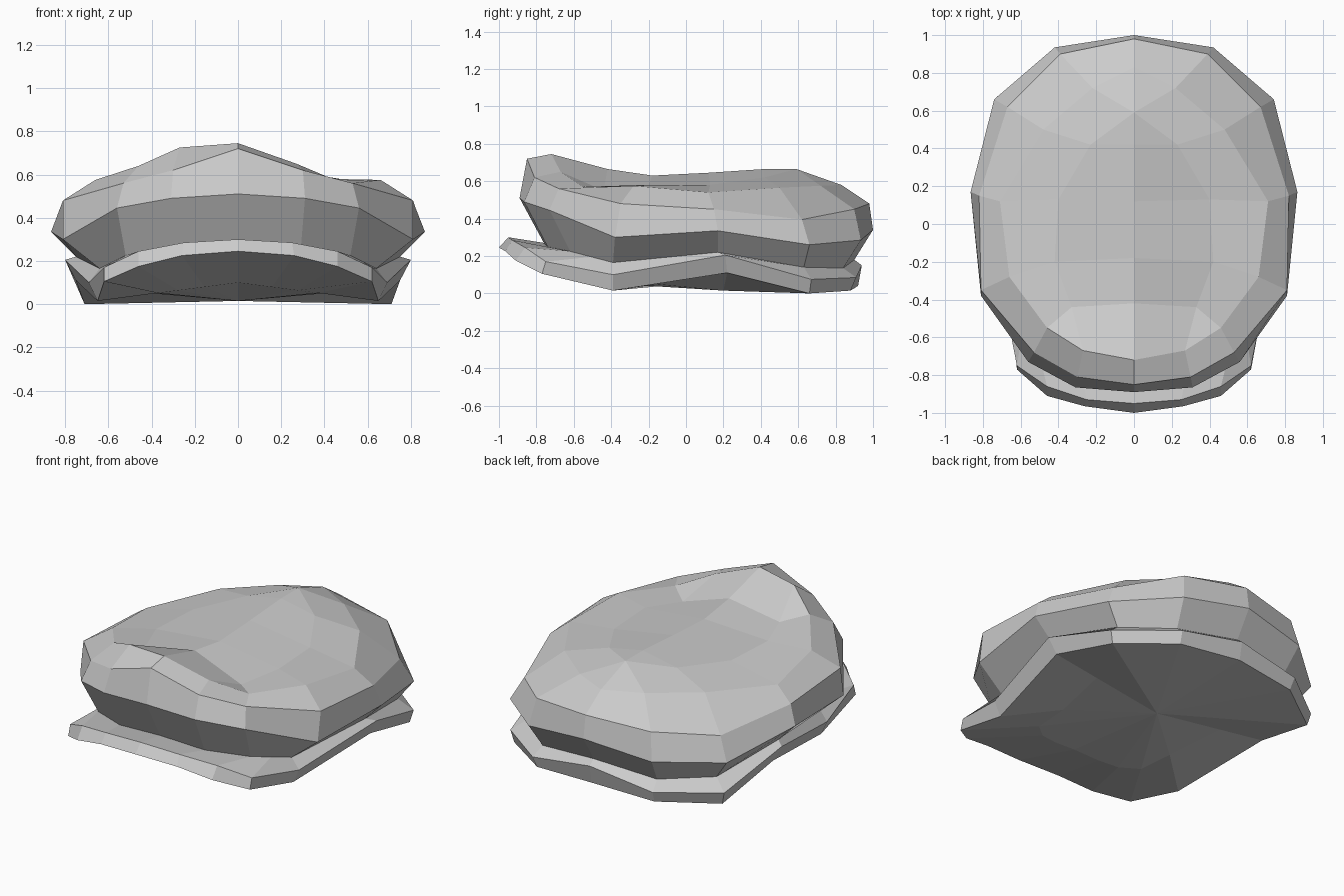
import bpy
import bmesh
from mathutils import Vector

# Remove the default object
default_cube = bpy.data.objects.get("Cube")
if default_cube:
    bpy.data.objects.remove(default_cube, do_unlink=True)

# One plain grey cloth colour for the whole cap
cloth = bpy.data.materials.new("grey_cloth")
cloth.use_nodes = True
grey = (0.6, 0.6, 0.6, 1.0)
cloth.diffuse_color = grey
cloth.node_tree.nodes["Principled BSDF"].inputs["Base Color"].default_value = grey


def full_ring(half, other_heights=None):
    """Mirror a half outline (in hundredths, front to back) into a closed ring.

    other_heights optionally replaces the heights on the -x side."""
    left = [Vector(point) / 100 for point in half]
    right = []
    for index, point in enumerate(left[1:-1]):
        height = other_heights[index] / 100 if other_heights else point.z
        right.append(Vector((-point.x, point.y, height)))
    return left + right[::-1]


def bridge(bm, lower, upper):
    """Join two rings that have the same number of points."""
    count = len(lower)
    for i in range(count):
        j = (i + 1) % count
        bm.faces.new((lower[i], lower[j], upper[j], upper[i]))


def build_part(name, rings):
    """Loft a stack of rings; points that coincide are welded."""
    bm = bmesh.new()
    loops = [[bm.verts.new(point) for point in ring] for ring in rings]
    for lower, upper in zip(loops, loops[1:]):
        bridge(bm, lower, upper)
    bmesh.ops.remove_doubles(bm, verts=bm.verts, dist=0.0001)
    mesh = bpy.data.meshes.new(name)
    bm.to_mesh(mesh)
    bm.free()
    mesh.materials.append(cloth)
    part = bpy.data.objects.new(name, mesh)
    bpy.context.scene.collection.objects.link(part)
    return part


# Seam where the crown meets the band
seam_half = [
    (0, -76, 27), (29, -74, 25), (52, -62, 22.5), (58, -50.5, 19.5),
    (64, -39, 16.5), (75, 17, 22), (65, 63, 14), (39, 84, 13.5), (0, 90, 18),
]

# Band with the visor at its front, and a shallow hollow underneath
band_bottom = [
    (0, -100, 24.5), (26, -96.5, 22.5), (46, -91, 17.5), (62, -77, 10.5),
    (65, -39, 1.5), (75, 22, 11), (71, 66, 0), (40, 88, 1.5), (0, 92, 4),
]
band_top = [
    (0, -95, 30), (25, -93, 28.5), (46, -86, 24.5), (62, -75, 17),
    (69, -39, 10), (80, 21, 20.5), (73, 67, 7.5), (41, 91, 8.5), (0, 94, 15),
]
base_centre = Vector((0, 0.2, 0.015))
outer = full_ring(band_bottom)
hollow = []
for point in outer:
    middle = point.lerp(base_centre, 0.4)
    if middle.y < 0:
        middle.z = 0.1 - 0.13 * abs(middle.x)
    hollow.append(middle)
build_part(
    "band_and_visor",
    [[base_centre] * len(outer), hollow, outer, full_ring(band_top), full_ring(seam_half)],
)

# Crown, from the seam out to the widest edge and in over the sagging top
widest = [
    (0, -89, 51), (31, -86.5, 49), (56, -73, 44.5), (81, -38, 30),
    (86.5, 17, 33.5), (74, 66, 26), (42, 93.5, 28.5), (0, 100, 34),
]
rim = [
    (0, -85, 72), (30, -81, 62), (53, -68, 56), (81, -35, 48),
    (82, 15, 45), (67, 62, 39.5), (39, 90, 45), (0, 98, 48),
]
shoulder = [
    (0, -72, 74.5), (27, -67, 65), (46, -55, 57), (66, -28, 57.5),
    (71, 12, 54), (48, 50, 56.5), (22, 72, 57.5), (0, 83, 58),
]
# Repeated points here merge into the triangles at the front and back
dip = [
    (0, -42, 66.5), (33, -44, 55), (33, -44, 55), (42, -20, 58),
    (40, 13, 58), (23, 42, 62), (0, 59, 66.5), (0, 59, 66.5),
]
# The top closes along a line of points from front to back
spine_path = [(-42, 66.5)] * 3 + [(-18, 63), (12, 64.5), (42, 66.5)] + [(59, 66.5)] * 2
spine = [(0, y, z) for y, z in spine_path]

crown_seam = seam_half[:3] + seam_half[4:]
build_part(
    "crown",
    [
        full_ring(crown_seam),
        full_ring(widest),
        full_ring(rim),
        full_ring(shoulder, other_heights=(72.5, 64, 57.5, 53, 56.5, 57.5)),
        full_ring(dip, other_heights=(60, 60, 60, 60, 62, 66.5)),
        full_ring(spine),
    ],
)
